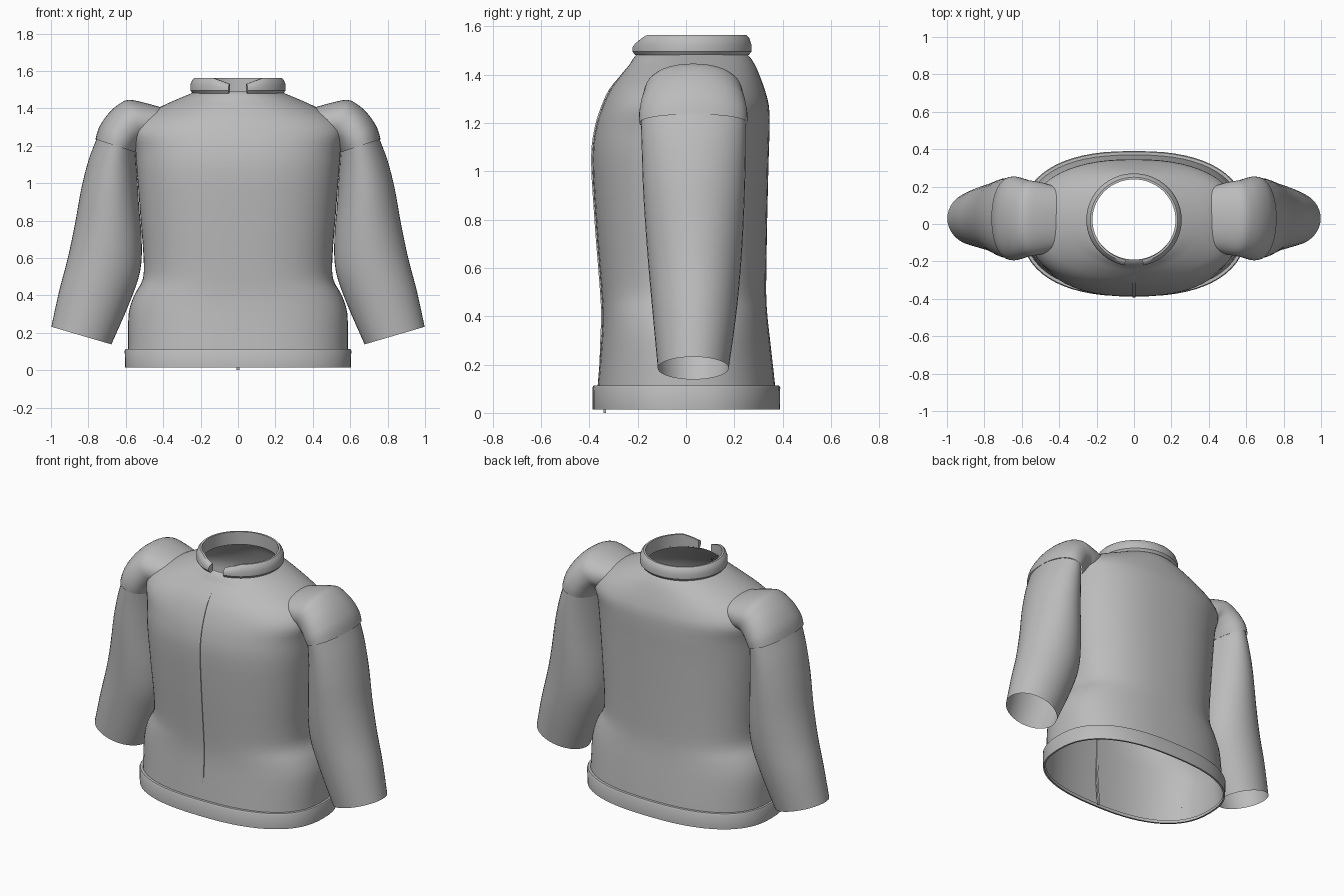
import bpy, bmesh, math
from mathutils import Vector

if "Cube" in bpy.data.objects:
    bpy.data.objects.remove(bpy.data.objects["Cube"])

cloth = bpy.data.materials.new("grey cloth")
cloth.diffuse_color = (0.5, 0.5, 0.5, 1)
cloth.use_nodes = True
cloth.node_tree.nodes["Principled BSDF"].inputs["Base Color"].default_value = cloth.diffuse_color
SEG = 64


def smooth_rows(rows, n):
    """Catmull-Rom interpolation between rows of numbers."""
    out = []
    for i in range(len(rows) - 1):
        a, b = rows[max(i - 1, 0)], rows[i]
        c, d = rows[i + 1], rows[min(i + 2, len(rows) - 1)]
        for k in range(n):
            t = k / n
            out.append([0.5 * (2 * q + (r - p) * t + (2 * p - 5 * q + 4 * r - s) * t * t
                               + (3 * q - p - 3 * r + s) * t ** 3)
                        for p, q, r, s in zip(a, b, c, d)])
    return out + [list(rows[-1])]


def loft(name, rings, closed=True, loop=False, angle=35):
    """Skin a list of point rings; loop joins the last ring to the first."""
    bm = bmesh.new()
    vs = [[bm.verts.new(p) for p in ring] for ring in rings]
    m = len(rings[0])
    for i in range(len(vs) if loop else len(vs) - 1):
        a, b = vs[i], vs[(i + 1) % len(vs)]
        for j in range(m if closed else m - 1):
            k = (j + 1) % m
            bm.faces.new((a[j], a[k], b[k], b[j]))
    if loop and not closed:
        bm.faces.new([r[0] for r in vs])
        bm.faces.new([r[-1] for r in reversed(vs)])
    bmesh.ops.recalc_face_normals(bm, faces=bm.faces)
    me = bpy.data.meshes.new(name)
    bm.to_mesh(me)
    bm.free()
    me.materials.append(cloth)
    ob = bpy.data.objects.new(name, me)
    bpy.context.collection.objects.link(ob)
    bpy.ops.object.select_all(action='DESELECT')
    ob.select_set(True)
    bpy.context.view_layer.objects.active = ob
    bpy.ops.object.shade_smooth_by_angle(angle=math.radians(angle))
    return ob


def oval(z, hw, yf, yb, e):
    """Superellipse ring with half width hw between yf and yb."""
    pts = []
    for j in range(SEG):
        a = 2 * math.pi * j / SEG
        c, s = math.cos(a), math.sin(a)
        pts.append((hw * math.copysign(abs(c) ** (2 / e), c),
                    (yf + yb) / 2 + (yb - yf) / 2 * math.copysign(abs(s) ** (2 / e), s), z))
    return pts


# Torso: z, half width, front y, back y, roundness
torso = [(0.03, 0.592, -0.372, 0.375, 2.45), (0.12, 0.588, -0.365, 0.368, 2.45),
         (0.30, 0.585, -0.35, 0.348, 2.4), (0.40, 0.555, -0.346, 0.337, 2.4),
         (0.49, 0.508, -0.35, 0.332, 2.4), (0.62, 0.506, -0.36, 0.333, 2.4),
         (0.80, 0.52, -0.374, 0.336, 2.4), (1.05, 0.54, -0.388, 0.342, 2.4),
         (1.18, 0.55, -0.373, 0.346, 2.4), (1.27, 0.572, -0.345, 0.343, 2.35),
         (1.34, 0.535, -0.312, 0.325, 2.2), (1.40, 0.43, -0.268, 0.303, 2.1),
         (1.44, 0.345, -0.235, 0.285, 2), (1.475, 0.262, -0.212, 0.262, 2),
         (1.49, 0.225, -0.19, 0.242, 2)]
loft("torso", [oval(*r) for r in smooth_rows(torso, 3)], angle=50)

# Waistband
loft("waistband", [oval(*r) for r in [
    (0.015, 0.592, -0.375, 0.378, 2.45), (0.015, 0.603, -0.386, 0.389, 2.45),
    (0.105, 0.606, -0.387, 0.39, 2.45), (0.113, 0.602, -0.382, 0.385, 2.45),
    (0.113, 0.588, -0.366, 0.369, 2.45)]])

# Standing collar, open at the front with lowered ends
profile = [(0.222, 1.482), (0.243, 1.480), (0.255, 1.495), (0.255, 1.525),
           (0.246, 1.55), (0.234, 1.563), (0.222, 1.563), (0.222, 1.52)]
gap = 0.2
strips = []
for r, z in profile:
    strip = []
    for j in range(73):
        u = gap + (2 * math.pi - 2 * gap) * j / 72
        near = max(0, 1 - min(u, 2 * math.pi - u) / 0.62)
        zz = z - max(0, z - 1.50) * 0.75 * near
        strip.append((r * math.sin(u), 0.022 - r * math.cos(u) * 0.975, zz))
    strips.append(strip)
loft("collar", strips, closed=False, loop=True)


def sleeve_ring(side, ox, oz, ix, iz, y, ry, e=2.0):
    """Ring spanning outer point (ox, oz) to inner point (ix, iz)."""
    pts = []
    for j in range(40):
        a = 2 * math.pi * j / 40
        c, s = math.cos(a), math.sin(a)
        c = math.copysign(abs(c) ** (2 / e), c)
        s = math.copysign(abs(s) ** (2 / e), s)
        pts.append((side * ((ox + ix) / 2 + (ox - ix) / 2 * c), y + ry * s,
                    (oz + iz) / 2 + (oz - iz) / 2 * c))
    return pts


# Sleeves and shoulder caps: outer x, outer z, inner x, inner z, centre y, half depth
sleeve = [(0.755, 1.24, 0.548, 1.165, 0.03, 0.217), (0.80, 1.12, 0.54, 1.05, 0.032, 0.215),
          (0.838, 0.97, 0.53, 0.89, 0.033, 0.211), (0.872, 0.78, 0.515, 0.70, 0.035, 0.201),
          (0.91, 0.60, 0.523, 0.53, 0.036, 0.188), (0.957, 0.42, 0.58, 0.36, 0.035, 0.171),
          (0.998, 0.232, 0.677, 0.138, 0.03, 0.147)]
cap = [(0.762, 1.235, 0.545, 1.163, 0.03, 0.223), (0.742, 1.30, 0.535, 1.18, 0.03, 0.224),
       (0.695, 1.37, 0.52, 1.2, 0.03, 0.216), (0.64, 1.42, 0.505, 1.21, 0.03, 0.206),
       (0.585, 1.445, 0.49, 1.22, 0.03, 0.2), (0.50, 1.43, 0.47, 1.22, 0.03, 0.19),
       (0.41, 1.405, 0.43, 1.25, 0.03, 0.17)]
for side, label in ((1, "left"), (-1, "right")):
    loft(label + "_sleeve", [sleeve_ring(side, *r) for r in smooth_rows(sleeve, 4)], angle=60)
    loft(label + "_shoulder_cap",
         [sleeve_ring(side, *r, 2.15) for r in smooth_rows(cap, 3)], angle=60)

# Small fold of cloth along one shoulder seam
fold = []
for j in range(13):
    t = -1 + j / 6
    y, x = 0.03 + 0.15 * t, 0.738 - 0.06 * t * t
    fold.append([(x - 0.05, y, 1.272), (x, y, 1.274), (x, y, 1.288), (x - 0.05, y, 1.296)])
loft("seam_fold", fold)

# Zip: narrow strip following the chest, running inside the waistband at the bottom
path = [(1.40, -0.262), (1.34, -0.312), (1.27, -0.345), (1.18, -0.373), (1.05, -0.388),
        (0.80, -0.374), (0.62, -0.36), (0.49, -0.35), (0.40, -0.346), (0.30, -0.35),
        (0.2, -0.352), (0.12, -0.345), (0.0, -0.336)]
loft("zip", [[(-0.007, y - 0.005, z), (0.007, y - 0.005, z), (0.007, y + 0.006, z),
              (-0.007, y + 0.006, z)] for z, y in smooth_rows(path, 3)])
